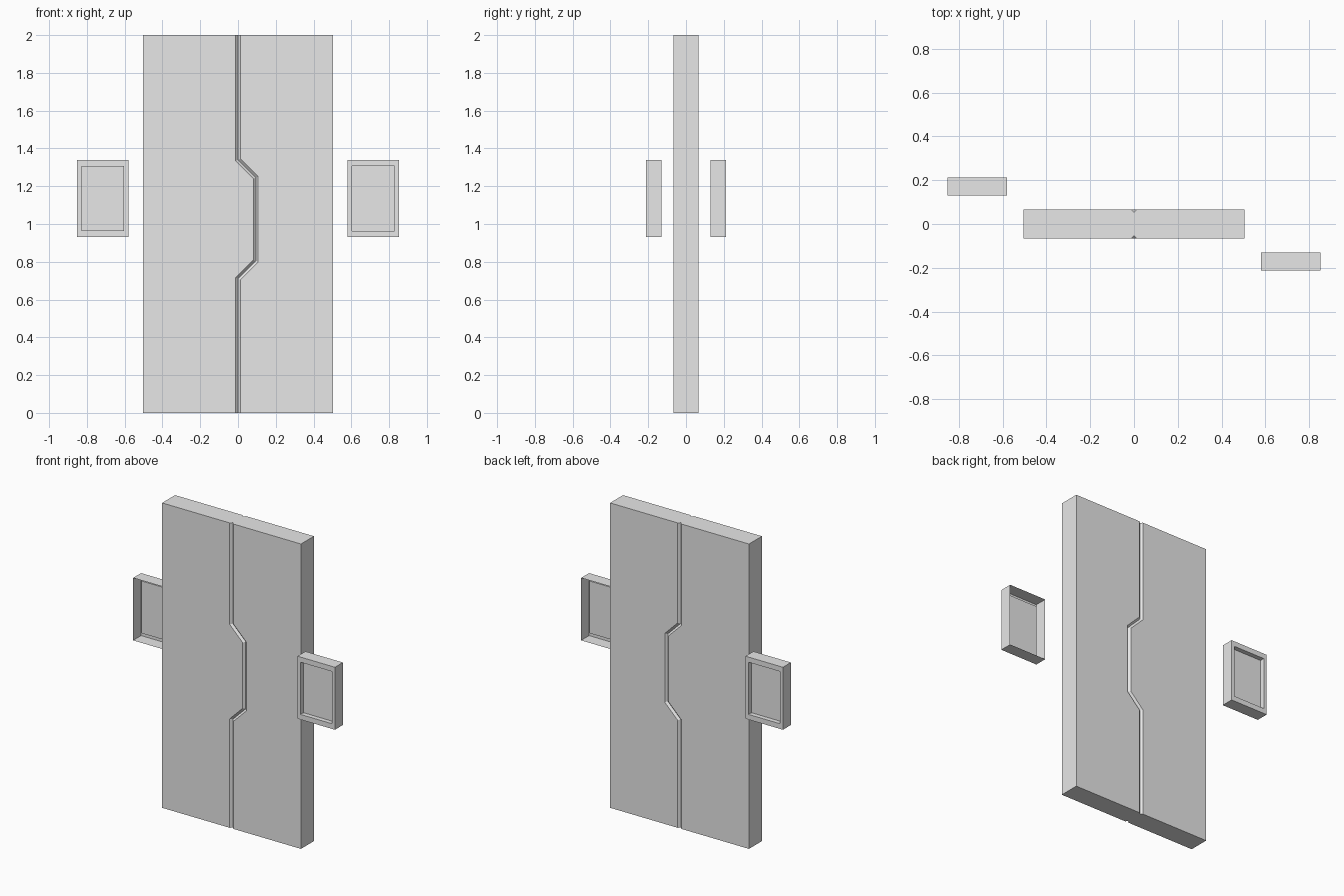
import bpy
import bmesh
import math
from mathutils import Matrix, Vector

default_cube = bpy.data.objects.get("Cube")
if default_cube:
    bpy.data.objects.remove(default_cube)

HEIGHT = 2.0
HALF_WIDTH = 0.504
HALF_DEPTH = 0.067
CHAMFER = 0.013

grey = bpy.data.materials.new("plain_grey")
grey.use_nodes = True
grey.diffuse_color = (0.8, 0.8, 0.8, 1)
grey.node_tree.nodes["Principled BSDF"].inputs["Base Color"].default_value = grey.diffuse_color

# Seam where the two door halves meet, bottom to top (x, z)
SEAM = [(0, 0), (0, 0.71), (0.094, 0.804), (0.094, 1.245), (0, 1.339), (0, HEIGHT)]


def add_object(name, bm):
    mesh = bpy.data.meshes.new(name)
    bm.to_mesh(mesh)
    bm.free()
    mesh.materials.append(grey)
    obj = bpy.data.objects.new(name, mesh)
    bpy.context.collection.objects.link(obj)
    return obj


def door_half(name, side):
    """Extruded slab with its seam edges chamfered on front and back."""
    bm = bmesh.new()
    outline = SEAM + [(side * HALF_WIDTH, HEIGHT), (side * HALF_WIDTH, 0)]
    face = bm.faces.new([bm.verts.new((x, -HALF_DEPTH, z)) for x, z in outline])
    extruded = bmesh.ops.extrude_face_region(bm, geom=[face], use_keep_orig=True)
    moved = [g for g in extruded["geom"] if isinstance(g, bmesh.types.BMVert)]
    bmesh.ops.translate(bm, verts=moved, vec=(0, 2 * HALF_DEPTH, 0))
    bmesh.ops.recalc_face_normals(bm, faces=bm.faces)

    def on_seam(edge):
        a, b = (v.co for v in edge.verts)
        return abs(a.y - b.y) < 0.001 and max(abs(a.x), abs(b.x)) < 0.2

    seam_edges = [e for e in bm.edges if on_seam(e)]
    bmesh.ops.bevel(bm, geom=seam_edges, offset=CHAMFER, offset_type='OFFSET',
                    segments=1, affect='EDGES')
    return add_object(name, bm)


def wall_panel(name, angle):
    """Open-backed box with a framed recess on its outer face."""
    bm = bmesh.new()
    centre = Vector((0.716, -0.171, 1.135))
    size = Matrix.Diagonal((0.272, 0.082, 0.41, 1))
    bmesh.ops.create_cube(bm, size=1, matrix=Matrix.Translation(centre) @ size)
    bm.normal_update()
    back = [f for f in bm.faces if f.normal.y > 0.9]
    bmesh.ops.delete(bm, geom=back, context='FACES_ONLY')

    # Frame border: keep the rim and shrink the new inner face
    front = next(f for f in bm.faces if f.normal.y < -0.9)
    inner = bmesh.ops.extrude_discrete_faces(bm, faces=[front])["faces"]
    bmesh.ops.scale(bm, verts=inner[0].verts, vec=(0.835, 1, 0.835),
                    space=Matrix.Translation(-centre))
    # Sunken floor
    floor = bmesh.ops.extrude_discrete_faces(bm, faces=inner)["faces"]
    bmesh.ops.translate(bm, verts=floor[0].verts, vec=(0, 0.03, 0))
    obj = add_object(name, bm)
    obj.rotation_euler.z = angle
    return obj


door_half("door_half_left", 1)
door_half("door_half_right", -1)
wall_panel("control_panel_front", 0)
wall_panel("control_panel_back", math.pi)
